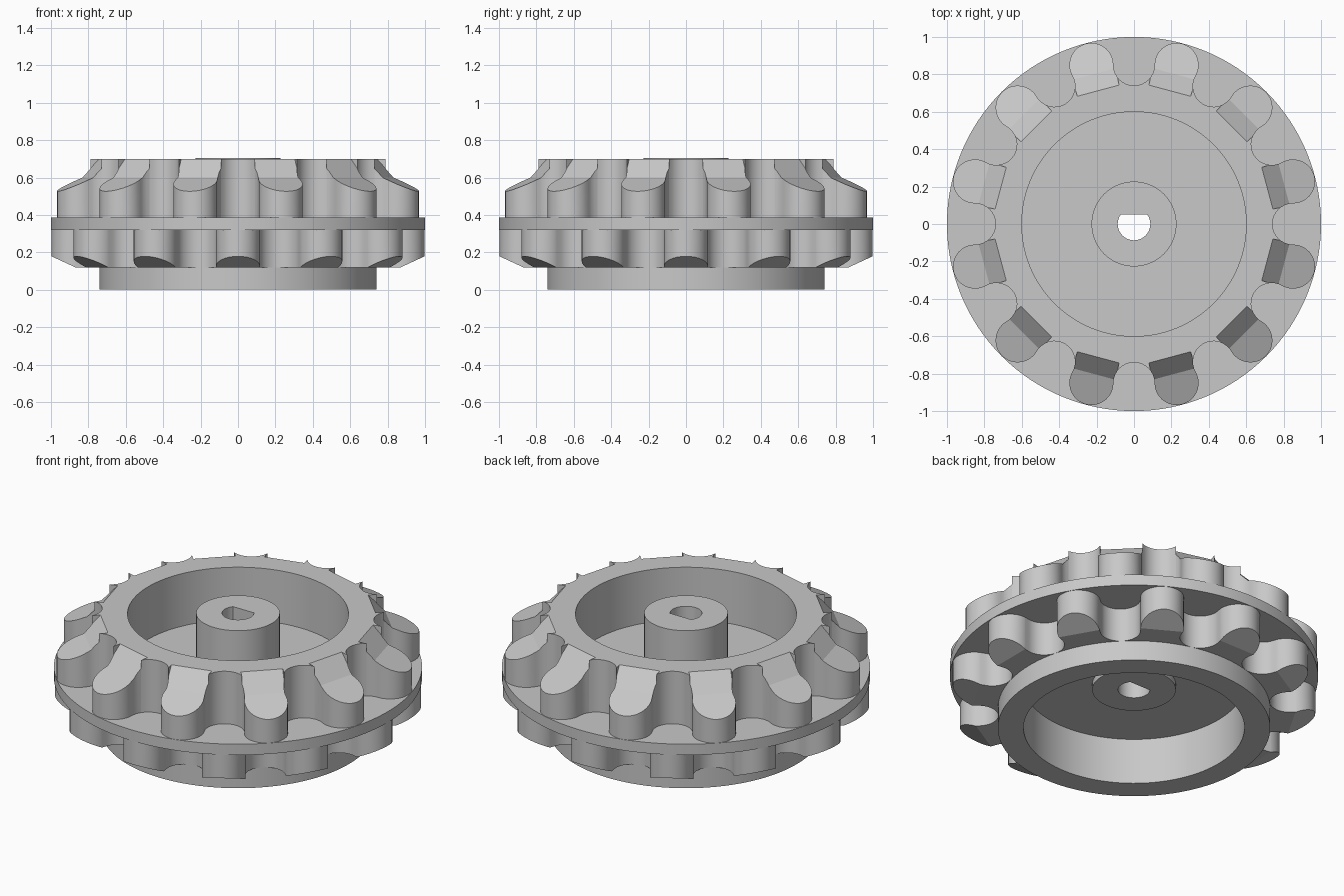
import bpy, bmesh
from math import sin, cos, pi, asin, atan2, hypot, radians
from mathutils import Matrix

cube = bpy.data.objects.get("Cube")
if cube:
    bpy.data.objects.remove(cube, do_unlink=True)

GREY = (0.58, 0.58, 0.58, 1)
grey = bpy.data.materials.new("plain grey")
grey.use_nodes = True
grey.diffuse_color = GREY
grey.node_tree.nodes["Principled BSDF"].inputs["Base Color"].default_value = GREY

TEETH = 12
STEP = 2 * pi / TEETH


def make_object(name, bm):
    mesh = bpy.data.meshes.new(name)
    bm.to_mesh(mesh)
    bm.free()
    mesh.materials.append(grey)
    obj = bpy.data.objects.new(name, mesh)
    bpy.context.collection.objects.link(obj)
    bpy.ops.object.select_all(action='DESELECT')
    obj.select_set(True)
    bpy.context.view_layer.objects.active = obj
    bpy.ops.object.shade_smooth_by_angle(angle=radians(20))


def arc(cx, cy, r, start, end, n):
    return [(cx + r * cos(start + (end - start) * i / n),
             cy + r * sin(start + (end - start) * i / n)) for i in range(n + 1)]


def mirrored(points, axis):
    """Reflect points in the line through the origin at an angle, reversed."""
    c, s = cos(2 * axis), sin(2 * axis)
    return [(x * c + y * s, x * s - y * c) for x, y in reversed(points)]


# Tooth outline along +x: round tip flowing into a round valley
TIP, RADIUS, HALF, INNER = 0.88, 0.118, 0.116, 0.72
VX, VY = 0.85 * cos(STEP / 2), 0.85 * sin(STEP / 2)
VALLEY = hypot(VX - TIP, VY) - RADIUS
turn = atan2(VY, VX - TIP)
split = pi + asin((VY - HALF) / VALLEY)
side = arc(TIP, 0, RADIUS, 0, turn, 9) + arc(VX, VY, VALLEY, turn + pi, split, 4)[1:]
root = arc(VX, VY, VALLEY, split, pi + STEP / 2, 5)
tooth_shape = mirrored(side, 0) + side[1:] + [(INNER, HALF), (INNER, -HALF)]
root_shape = (root + mirrored(root, STEP / 2)[1:]
              + mirrored([(INNER, HALF)], STEP / 2) + [(INNER, HALF)])


def prism(bm, points, z0, z1, hidden):
    """Extrude a counter-clockwise outline, leaving out the hidden walls."""
    low = [bm.verts.new((x, y, z0)) for x, y in points]
    high = [bm.verts.new((x, y, z1)) for x, y in points]
    bm.faces.new(low[::-1])
    bm.faces.new(high)
    n = len(points)
    for i in range(n):
        if i - n not in hidden:
            j = (i + 1) % n
            bm.faces.new((low[i], low[j], high[j], high[i]))


def gear(name, phase, z0, z1, bends, shape_z, hidden_root):
    """Ring of teeth whose end faces follow shape_z(x, z), with full-height roots."""
    bm = bmesh.new()
    for k in range(TEETH):
        part = bmesh.new()
        prism(part, tooth_shape, z0, z1, (-3, -2, -1))
        for x in bends:
            bmesh.ops.bisect_plane(part, geom=part.verts[:] + part.edges[:] + part.faces[:],
                                   plane_co=(x, 0, 0), plane_no=(1, 0, 0))
        for v in part.verts:
            v.co.z = shape_z(v.co.x, v.co.z)
        prism(part, root_shape, z0, z1, hidden_root)
        part.transform(Matrix.Rotation(phase + k * STEP, 4, 'Z'))
        mesh = bpy.data.meshes.new("part")
        part.to_mesh(mesh)
        part.free()
        bm.from_mesh(mesh)
        bpy.data.meshes.remove(mesh)
    bmesh.ops.remove_doubles(bm, verts=bm.verts, dist=0.0005)
    make_object(name, bm)


# Turned body: hub, web, cup wall and flange, with a D-shaped shaft hole
HOLE, HUB, CUP, WALL = 0.087, 0.227, 0.6, 0.735
profile = [(HOLE, 0.24), (HUB, 0.24), (HUB, 0.275), (CUP, 0.275), (CUP, 0),
           (0.74, 0), (0.74, 0.12), (WALL, 0.12), (WALL, 0.32), (1, 0.32),
           (1, 0.385), (WALL, 0.385), (WALL, 0.70), (CUP, 0.70), (CUP, 0.385),
           (HUB, 0.385), (HUB, 0.705), (HOLE, 0.705)]
SEG = 128
bm = bmesh.new()
rings = []
for r, z in profile:
    ring = []
    for i in range(SEG):
        x, y = r * cos(2 * pi * i / SEG), r * sin(2 * pi * i / SEG)
        if r == HOLE:
            y = min(y, 0.052)
        ring.append(bm.verts.new((x, y, z)))
    rings.append(ring)
for a, b in zip(rings, rings[1:] + rings[:1]):
    for i in range(SEG):
        j = (i + 1) % SEG
        bm.faces.new((a[i], a[j], b[j], b[i]))
bmesh.ops.recalc_face_normals(bm, faces=bm.faces)
make_object("wheel_body", bm)


# Upper teeth: a steep slope from the rim, then a shallow one to the tip
def upper_z(x, z):
    if z < 0.5:
        return z
    return min(z, max(0.70 - 1.08 * (x - 0.738), 0.60 - 0.44 * (x - 0.83)))


# Lower teeth: chamfered underside at the tip
def lower_z(x, z):
    return z if z > 0.3 else max(z, 0.12 + 0.46 * (x - 0.87))


gear("upper_teeth", STEP / 2, 0.385, 0.70, (0.738, 0.83), upper_z, (-2,))
gear("lower_teeth", 0, 0.12, 0.32, (0.87,), lower_z, (-3, -2, -1))
